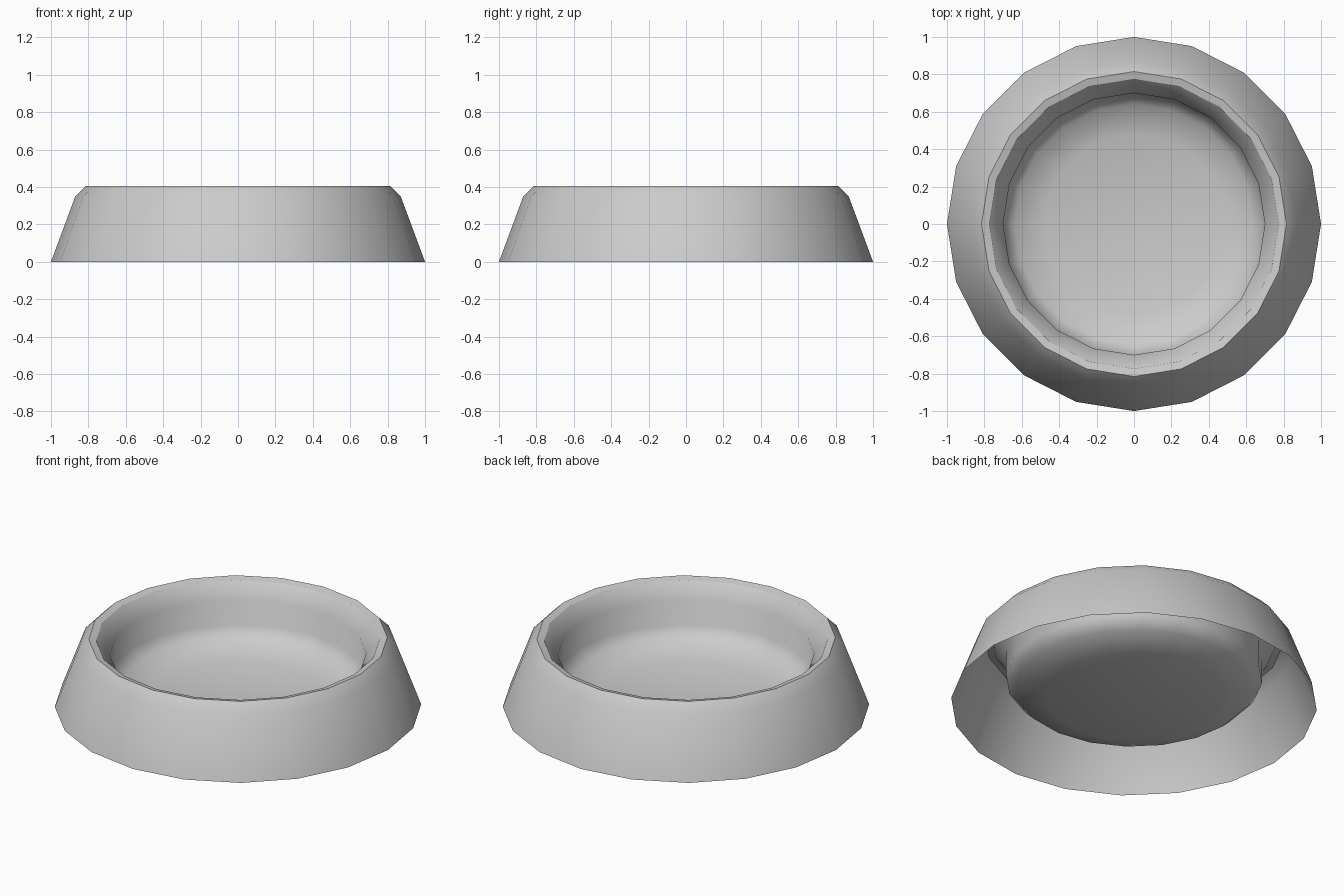
import bpy
import bmesh
import math

if "Cube" in bpy.data.objects:
    bpy.data.objects.remove(bpy.data.objects["Cube"])

SIDES = 20

# Profile (radius, height): outer skirt, bevelled lip, throat, rounded dish
profile = [(1.0, 0.0), (0.87, 0.35), (0.815, 0.405), (0.775, 0.395),
           (0.70, 0.31), (0.70, 0.16), (0.64, 0.10), (0.48, 0.05)]

bm = bmesh.new()
rings = []
for r, z in profile:
    rings.append([bm.verts.new((r * math.cos(2 * math.pi * i / SIDES),
                                r * math.sin(2 * math.pi * i / SIDES), z))
                  for i in range(SIDES)])
centre = bm.verts.new((0, 0, 0.04))

# Walls (open underneath) and dish floor
for i in range(SIDES):
    j = (i + 1) % SIDES
    for low, high in zip(rings, rings[1:]):
        bm.faces.new((low[i], low[j], high[j], high[i]))
    bm.faces.new((rings[-1][i], rings[-1][j], centre))

for f in bm.faces:
    f.smooth = True

# Crisp edges of the lip
for e in bm.edges:
    if any(all(v in ring for v in e.verts) for ring in rings[2:4]):
        e.smooth = False

mesh = bpy.data.meshes.new("bowl")
bm.to_mesh(mesh)
bm.free()
bowl = bpy.data.objects.new("bowl", mesh)
bpy.context.collection.objects.link(bowl)
